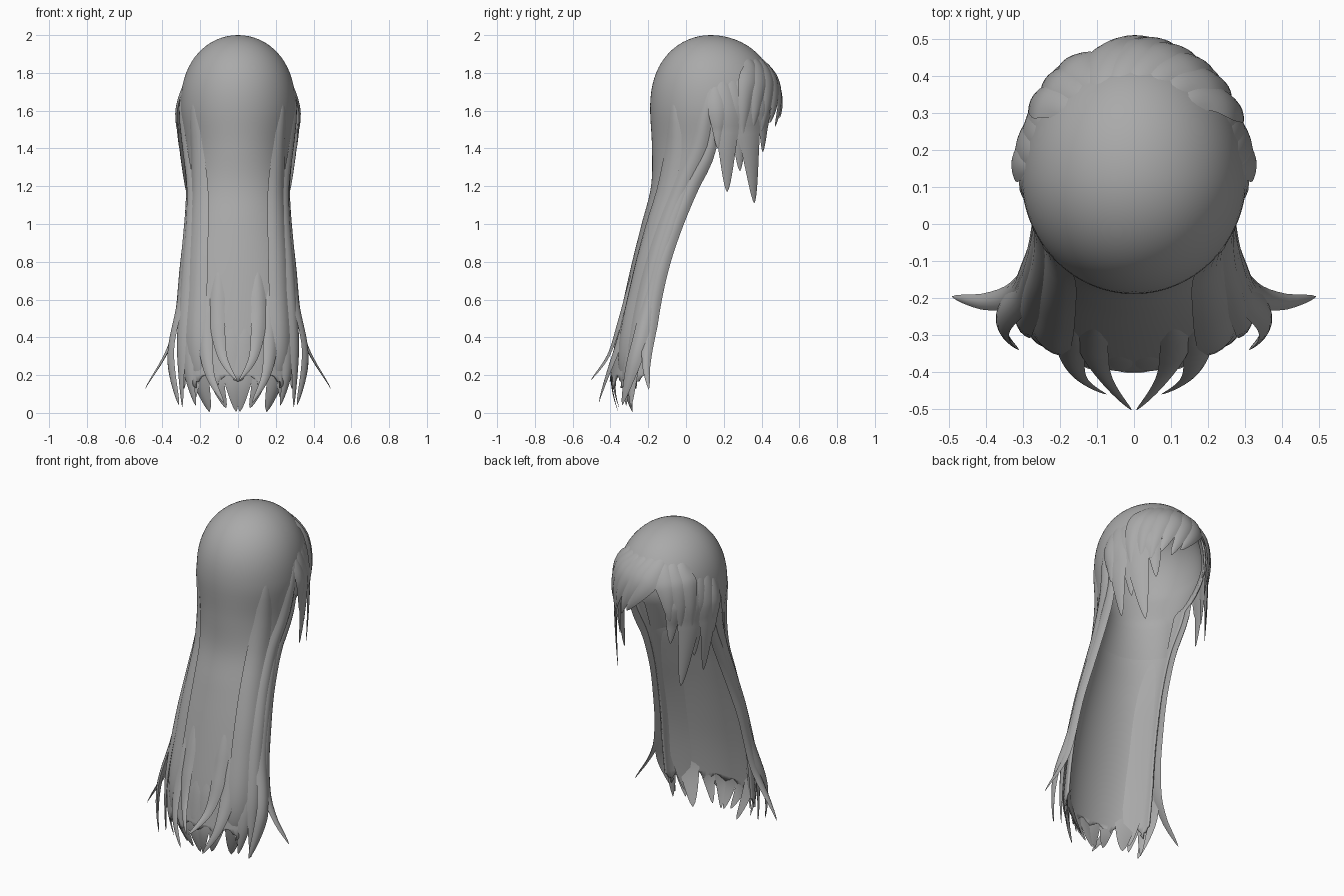
import bpy, bmesh, math
from mathutils import Vector

if "Cube" in bpy.data.objects:
    bpy.data.objects.remove(bpy.data.objects["Cube"], do_unlink=True)

hair = bpy.data.materials.new("grey hair")
hair.use_nodes = True
hair.diffuse_color = (0.4, 0.4, 0.4, 1)
hair.node_tree.nodes["Principled BSDF"].inputs["Base Color"].default_value = hair.diffuse_color

# Height, half width, back y, middle y, face y of the hair volume below the dome
ROWS = [(1.6, .305, -.19, .13, .485), (1.4, .28, -.18, .12, .46), (1.2, .258, -.185, .03, .4),
        (1.0, .265, -.235, -.05, .4), (.8, .282, -.285, -.115, .4), (.6, .295, -.33, -.16, .4),
        (.4, .305, -.37, -.19, .4), (.2, .305, -.4, -.215, .4), (0, .3, -.42, -.23, .4)]


def spline(pts, t):
    """Smooth curve through tuples, t from 0 to 1."""
    n = len(pts) - 1
    s = min(max(t, 0), 1) * n
    i = min(int(s), n - 1)
    u = s - i
    p = [pts[min(max(i + k, 0), n)] for k in (-1, 0, 1, 2)]
    return [b + u * (c - a) / 2 + u * u * (2 * a - 5 * b + 4 * c - d) / 2
            + u ** 3 * (3 * b - a - 3 * c + d) / 2 for a, b, c, d in zip(*p)]


def surf(a, z, floor=0.0):
    """Point on the hair volume; angle 0 is the long side, 180 the face."""
    zz = max(z, floor)
    _, w, yb, yc, yf = spline(ROWS, (1.6 - min(zz, 1.6)) / 1.6)
    h = max(0, 1 - max(0, (zz - 1.6) / .4) ** 2.4) ** .5
    s, c = math.sin(math.radians(a)), math.cos(math.radians(a))
    depth = (yc - yb) if c > 0 else (yf - yc)
    return Vector((w * h * s, yc - depth * h * c, z))


def finish(name, bm):
    bmesh.ops.remove_doubles(bm, verts=bm.verts, dist=.0002)
    bmesh.ops.recalc_face_normals(bm, faces=bm.faces)
    me = bpy.data.meshes.new(name)
    bm.to_mesh(me)
    bm.free()
    me.materials.append(hair)
    ob = bpy.data.objects.new(name, me)
    bpy.context.collection.objects.link(ob)
    bpy.ops.object.select_all(action="DESELECT")
    ob.select_set(True)
    bpy.context.view_layer.objects.active = ob
    bpy.ops.object.shade_smooth_by_angle(angle=math.radians(50))
    return ob


def shell(name, rim, inset, thickness):
    """Dome and curtain, each column cut off at the rim height."""
    bm = bmesh.new()
    zs = [1.6 + .4 * math.cos(math.radians(k * 5)) for k in range(19)]
    zs += [1.6 - 1.55 * k / 40 for k in range(1, 41)]
    angles = [k * 4 - 180 for k in range(91)]
    mid = Vector((0, .12, 1.6))
    cols = []
    for a in angles:
        pts = [surf(a, max(z, rim(a))) for z in zs]
        cols.append([bm.verts.new(p + (mid - p) * inset(p.z)) for p in pts])
    for i in range(len(angles) - 1):
        top = max(rim(angles[i]), rim(angles[i + 1]))
        for k in range(len(zs) - 1):
            if zs[k] > top + .001:
                bm.faces.new((cols[i][k], cols[i + 1][k], cols[i + 1][k + 1], cols[i][k + 1]))
    ob = finish(name, bm)
    if thickness:
        mod = ob.modifiers.new("thickness", "SOLIDIFY")
        mod.thickness = thickness
        mod.offset = -1


def hair_rim(a):
    a = abs(a)
    if a <= 90:
        return .12 + .08 * abs(math.sin(math.radians(a * 7 + 15)))
    return 1.45 + .3 * min(1, (a - 90) / 60)


def scalp_rim(a):
    a = abs(a)
    return 1.12 if a < 85 else 1.4 + .35 * min(1, max(0, a - 95) / 50)


def scalp_inset(z):
    """Lining thickens toward the nape, then slopes back to the curtain."""
    if z > 1.36:
        return .07 + .1 * min(1, max(0, 1.6 - z) / .24)
    return .02 + .15 * max(0, z - 1.12) / .24


def lock(name, path, width, bulge=.018, floor=0.0, steps=30, root=.2, tip=.35):
    """Tapered strand along (angle, height, lift) points over the hair volume."""
    bm = bmesh.new()
    us = (-1, -.6, -.2, .2, .6, 1)

    def at(t):
        a, z, out = spline(path, t)
        du = surf(a + 1, z, floor) - surf(a - 1, z, floor)
        dz = surf(a, z + .01, floor) - surf(a, z - .01, floor)
        n = du.cross(dz).normalized()
        return surf(a, z, floor) + n * out, n

    rings = []
    for k in range(steps + 1):
        t = k / steps
        p, n = at(t)
        tan = (at(min(1, t + .01))[0] - at(max(0, t - .01))[0]).normalized()
        side = tan.cross(n).normalized()
        n = side.cross(tan)
        f = min(1, (t + .003) / root) ** .6 * min(1, (1.003 - t) / tip) ** .8
        outer = [p + side * width * f * u + n * bulge * f * (1 - u * u) for u in us]
        inner = [p + side * width * f * u - n * bulge * f * .25 * (1 - u * u) for u in us[-2:0:-1]]
        rings.append([bm.verts.new(v) for v in outer + inner])
    m = len(rings[0])
    for r, q in zip(rings, rings[1:]):
        for j in range(m):
            bm.faces.new((r[j], r[(j + 1) % m], q[(j + 1) % m], q[j]))
    bm.faces.new(rings[0])
    bm.faces.new(rings[-1])
    finish(name, bm)


def pair(name, path, width, **kw):
    lock(name + "_left", path, width, **kw)
    lock(name + "_right", [(-a, z, o) for a, z, o in path], width, **kw)


shell("hair_shell", hair_rim, lambda z: 0, .012)
shell("scalp_lining", scalp_rim, scalp_inset, 0)

# Long strands of the curtain
pair("long_panel", [(52, 1.7, -.009), (51, 1.2, .002), (47, .7, .004), (46, .3, 0), (42, .01, -.1)], .06, tip=.2)
pair("long_side", [(93, 1.78, -.009), (80, 1.42, 0), (72, 1.05, .004), (70, .7, .008), (70, .35, .015),
                   (72, .03, .01)], .045, tip=.2)
pair("long_flick", [(93, 1.6, -.009), (90, 1.2, 0), (88, .8, .006), (88, .4, .035), (92, .13, .19)], .04, tip=.3)
pair("long_edge", [(82, 1.5, -.009), (82, 1.0, .004), (80, .6, .012), (77, .3, .06), (65, .04, .05)], .042, tip=.22)

# Thick folds along the inside of the curtain
pair("inner_fold", [(58, 1.2, -.01), (58, .9, -.02), (56, .5, -.02), (54, .08, -.03)], .06, bulge=.01, tip=.2)

# Curved tips at the end of the curtain
pair("centre_tip", [(22, .8, -.009), (21, .5, .004), (15, .3, .03), (1, .16, .1)], .04, bulge=.012, tip=.6)
pair("inner_tip", [(36, .7, -.009), (34, .4, .006), (27, .2, .035), (13, .05, .05)], .04, bulge=.014, tip=.6)
pair("low_tip", [(7, .5, -.006), (7, .3, -.006), (6, .15, -.015), (2, .01, -.06)], .05, bulge=.008, tip=.5)
pair("under_tip", [(24, .5, -.006), (24, .3, -.006), (21, .15, -.015), (14, .03, -.06)], .05, bulge=.008, tip=.5)
pair("outer_tip", [(60, .6, -.009), (59, .4, .002), (58, .2, 0), (54, .04, -.03)], .045, bulge=.014, tip=.5)

# Temple strands beside the face
pair("temple_long", [(115, 1.86, -.02), (121, 1.64, .004), (126, 1.4, .01), (132, 1.11, 0)], .072,
     bulge=.014, floor=1.5, root=.4, tip=.45)
pair("temple_middle", [(108, 1.86, -.02), (112, 1.66, .002), (115, 1.5, .006), (117, 1.28, -.005)], .06,
     bulge=.012, floor=1.5, root=.4, tip=.45)
pair("temple_back", [(99, 1.84, -.02), (103, 1.62, .008), (104, 1.42, .014), (105, 1.17, -.01)], .065,
     bulge=.014, floor=1.5, root=.4, tip=.45)
pair("temple_short", [(93, 1.78, -.02), (95, 1.66, .004), (96, 1.53, .022), (96, 1.4, .018)], .05,
     bulge=.014, floor=1.5, root=.4, tip=.5)
pair("temple_front", [(128, 1.88, -.02), (136, 1.68, .006), (141, 1.55, .012), (143, 1.38, 0)], .058,
     bulge=.014, floor=1.5, root=.4, tip=.5)

# Fringe swept to the left of a parting, with short strands on the other side
for i in range(6):
    a = 210 - i * 13
    low = 1.56 - .03 * (i % 2) - .012 * i
    lock(f"fringe_{i + 1}", [(a, 1.93, -.025), (a - 10, 1.83, .0), (a - 24, 1.7, .016), (a - 42 + 3 * i, low, .02)],
         .06, bulge=.016, floor=1.5, root=.5, tip=.45)
for i in range(3):
    a = 206 + i * 11
    lock(f"fringe_side_{i + 1}", [(a, 1.92, -.025), (a + 3, 1.81, .0), (a + 7, 1.69, .016), (a + 10, 1.53 - .04 * i, .02)],
         .06, bulge=.016, floor=1.5, root=.5, tip=.45)
